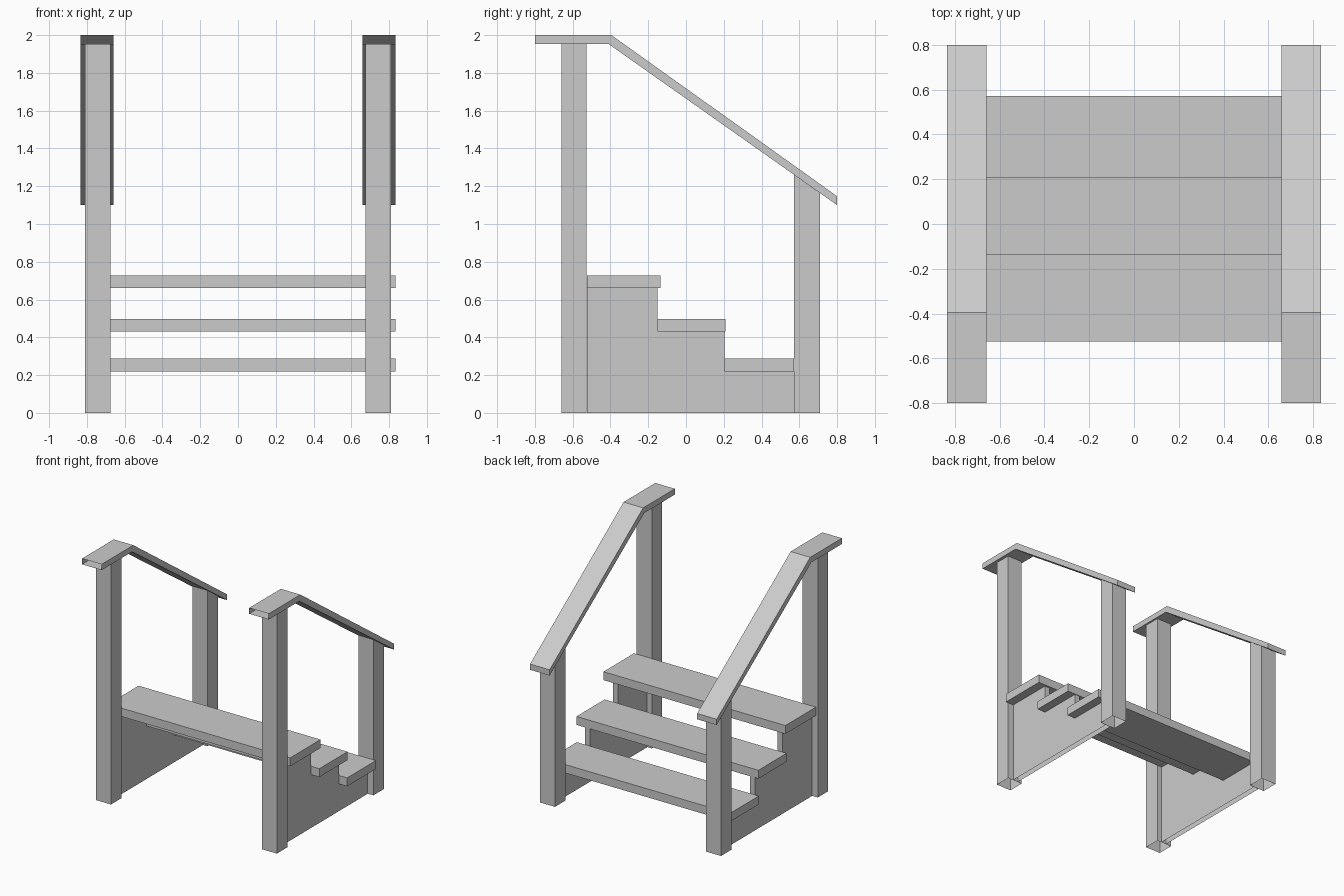
import bpy
import bmesh

cube = bpy.data.objects.get("Cube")
if cube:
    bpy.data.objects.remove(cube, do_unlink=True)

grey = bpy.data.materials.new("plain grey")
grey.use_nodes = True
colour = (0.6, 0.6, 0.6, 1)
grey.diffuse_color = colour
grey.node_tree.nodes["Principled BSDF"].inputs["Base Color"].default_value = colour


def prism(name, profile, x0, x1, is_open=None):
    """Extrude a (y, z) profile from x0 to x1, leaving out the faces picked by is_open."""
    bm = bmesh.new()
    side = bm.faces.new([bm.verts.new((x0, y, z)) for y, z in profile])
    moved = bmesh.ops.extrude_face_region(bm, geom=[side], use_keep_orig=True)["geom"]
    verts = [v for v in moved if isinstance(v, bmesh.types.BMVert)]
    bmesh.ops.translate(bm, verts=verts, vec=(x1 - x0, 0, 0))
    bmesh.ops.recalc_face_normals(bm, faces=bm.faces)
    if is_open:
        gone = [f for f in bm.faces if is_open(f.calc_center_median())]
        bmesh.ops.delete(bm, geom=gone, context="FACES")
    mesh = bpy.data.meshes.new(name)
    bm.to_mesh(mesh)
    bm.free()
    mesh.materials.append(grey)
    obj = bpy.data.objects.new(name, mesh)
    bpy.context.collection.objects.link(obj)
    return obj


def box(y0, y1, z0, z1):
    return [(y0, z0), (y1, z0), (y1, z1), (y0, z1)]


def at_floor(c):
    return c.z < 0.001


# Each step: back edge, front edge, tread front, underside height
steps = [(-0.525, -0.15, -0.135, 0.66),
         (-0.15, 0.205, 0.21, 0.43),
         (0.205, 0.572, 0.572, 0.22)]

# Stepped outline of the side panels
panel = [(-0.525, 0)]
for y0, y1, _, z in steps:
    panel += [(y0, z), (y1, z)]
panel.append((0.572, 0))

# Handrail with a level end and a slope, and the posts that meet its underside
rail = [(-0.8, 1.953), (-0.8, 2), (-0.395, 2), (0.8, 1.147), (0.8, 1.1), (-0.41, 1.953)]
tall_post = box(-0.66, -0.527, 0, 1.953)
short_post = [(0.573, 0), (0.71, 0), (0.71, 1.163), (0.573, 1.26)]

# Posts, panels and rails on both sides
for side, s in (("left", 1), ("right", -1)):
    prism(side + "_tall_post", tall_post, s * 0.675, s * 0.81, at_floor)
    prism(side + "_short_post", short_post, s * 0.675, s * 0.81, at_floor)
    prism(side + "_step_panel", panel, s * 0.715, s * 0.76, at_floor)
    prism(side + "_handrail", rail, s * 0.66, s * 0.835, lambda c: c.y < -0.79)

# Treads, reaching a little past the left panel
for name, (y0, _, y1, z) in zip(("top", "middle", "bottom"), steps):
    prism(name + "_tread", box(y0, y1, z, z + 0.068), -0.795, 0.833)
